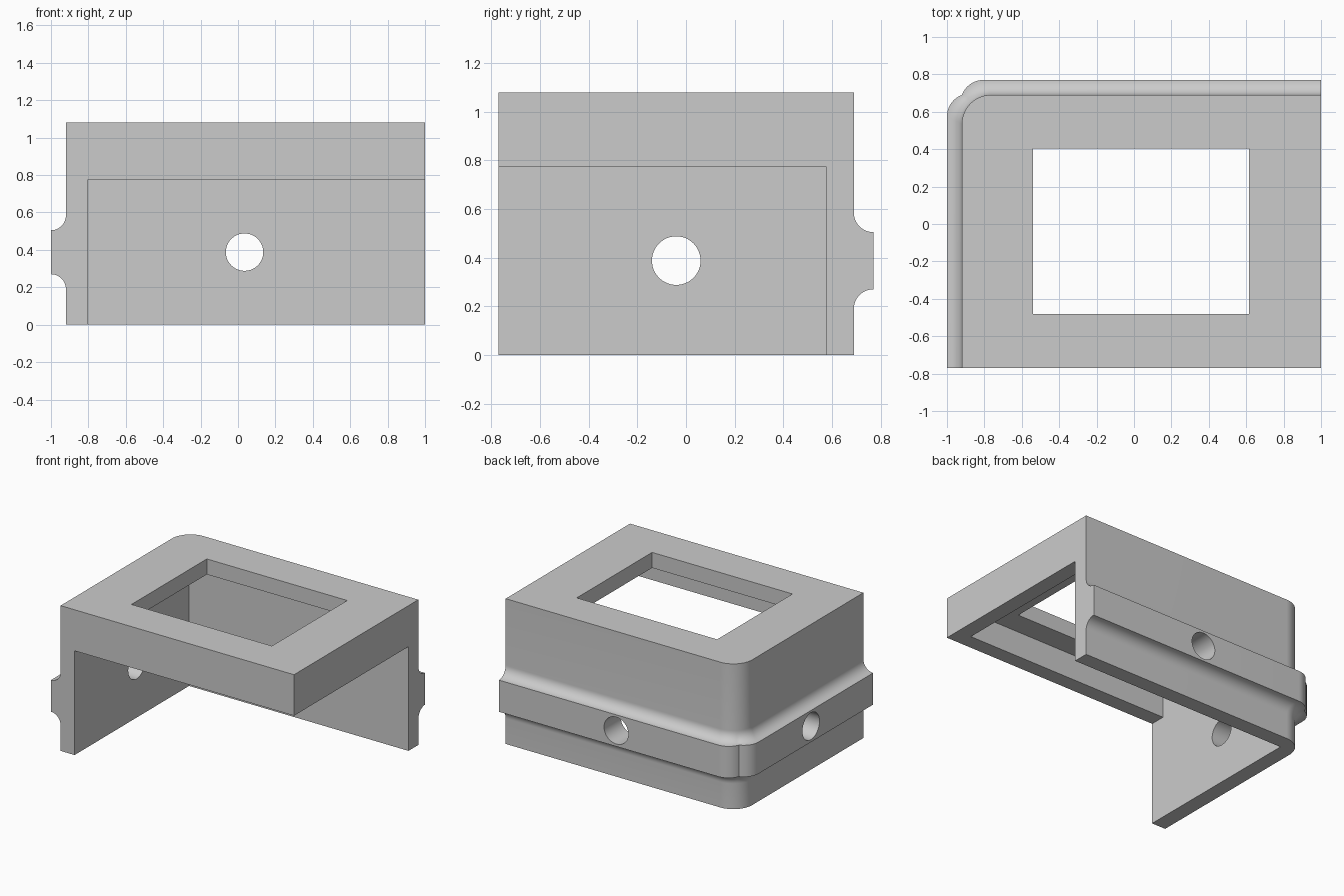
import bpy, bmesh, math
from mathutils import Vector

if "Cube" in bpy.data.objects:
    bpy.data.objects.remove(bpy.data.objects["Cube"], do_unlink=True)

grey = bpy.data.materials.new("plain grey")
grey.use_nodes = True
grey.diffuse_color = (0.6, 0.6, 0.6, 1)
grey.node_tree.nodes["Principled BSDF"].inputs["Base Color"].default_value = (0.6, 0.6, 0.6, 1)

LEFT, RIGHT, FRONT, BACK, TOP = -0.92, 1.0, -0.77, 0.69, 1.08
WALL, BAND, ROUND = 0.115, 0.08, 0.155
STEPS = 12


def add_object(name, bm):
    bmesh.ops.recalc_face_normals(bm, faces=bm.faces)
    mesh = bpy.data.meshes.new(name)
    bm.to_mesh(mesh)
    bm.free()
    mesh.materials.append(grey)
    obj = bpy.data.objects.new(name, mesh)
    bpy.context.collection.objects.link(obj)
    return obj


def corner(t):
    """Points at parameter t (0..1) on the plain corner and on the lobed band corner."""
    a = t * math.pi / 2
    plain = Vector((LEFT + ROUND * (1 - math.sin(a)), BACK - ROUND * (1 - math.cos(a))))
    # two shallow lobes mirrored about the diagonal
    r = 0.1225
    sweep = math.asin(0.115 / r)
    s = min(t, 1 - t) * 2 * sweep
    along, inward = 0.195 - r * math.sin(s), r * (1 - math.cos(s))
    if t > 0.5:
        along, inward = inward, along
    return plain, Vector((LEFT - BAND + along, BACK + BAND - inward))


def outline(d):
    f = d / BAND
    pts = [Vector((RIGHT, FRONT)), Vector((RIGHT, BACK + d))]
    for i in range(2 * STEPS + 1):
        plain, lobed = corner(i / (2 * STEPS))
        pts.append(plain.lerp(lobed, f))
    return pts + [Vector((LEFT - d, FRONT))]


# Outer body with the filleted band, lofted upward
arc = [i * math.pi / 2 / STEPS for i in range(STEPS + 1)]
lower, upper = 0.27, 0.505
profile = [(0, 0)]
profile += [(BAND * (1 - math.cos(a)), lower - BAND + BAND * math.sin(a)) for a in arc]
profile += [(BAND * (1 - math.cos(a)), upper + BAND - BAND * math.sin(a)) for a in reversed(arc)]
profile += [(0, TOP)]

bm = bmesh.new()
rings = [[bm.verts.new((p.x, p.y, z)) for p in outline(d)] for d, z in profile]
for a, b in zip(rings, rings[1:]):
    # the open front and side are flat, so each gets one face below
    for i in range(len(a) - 1):
        if i:
            bm.faces.new((a[i], a[i + 1], b[i + 1], b[i]))
bm.faces.new(rings[0])
bm.faces.new(rings[-1])
bm.faces.new([r[0] for r in (rings[0], rings[-1])] + [r[-1] for r in reversed(rings)])
bm.faces.new([r[0] for r in (rings[0], rings[-1])] + [r[1] for r in reversed(rings)])
body = add_object("housing", bm)


# Cutters
def box(name, lo, hi):
    bm = bmesh.new()
    bmesh.ops.create_cube(bm, size=1)
    for v in bm.verts:
        v.co = [lo[k] if v.co[k] < 0 else hi[k] for k in range(3)]
    return add_object(name, bm)


def hole(name, location, rotation):
    bm = bmesh.new()
    bmesh.ops.create_cone(bm, cap_ends=True, segments=48, radius1=0.1, radius2=0.1, depth=0.6)
    obj = add_object(name, bm)
    obj.location, obj.rotation_euler = location, rotation
    return obj


inner_x, inner_y = LEFT + WALL, BACK - WALL
cutters = [
    box("open_side_cutter", (inner_x, -2, -1), (2, inner_y, 0.775)),
    box("pocket_cutter", (inner_x, FRONT + WALL, 0.5), (RIGHT - WALL, inner_y, TOP - WALL)),
    box("window_cutter", (-0.54, -0.48, 0.9), (0.615, 0.405, 2)),
    hole("back_hole_cutter", (0.035, BACK, 0.388), (math.pi / 2, 0, 0)),
    hole("side_hole_cutter", (LEFT, -0.04, 0.388), (0, math.pi / 2, 0)),
]

bpy.ops.object.select_all(action="DESELECT")
body.select_set(True)
bpy.context.view_layer.objects.active = body
for c in cutters:
    c.hide_render = True
    mod = body.modifiers.new(c.name, "BOOLEAN")
    mod.operation, mod.solver, mod.object = "DIFFERENCE", "EXACT", c
    bpy.ops.object.modifier_apply(modifier=mod.name)
    bpy.data.objects.remove(c, do_unlink=True)

bpy.ops.object.shade_smooth_by_angle(angle=math.radians(30))
